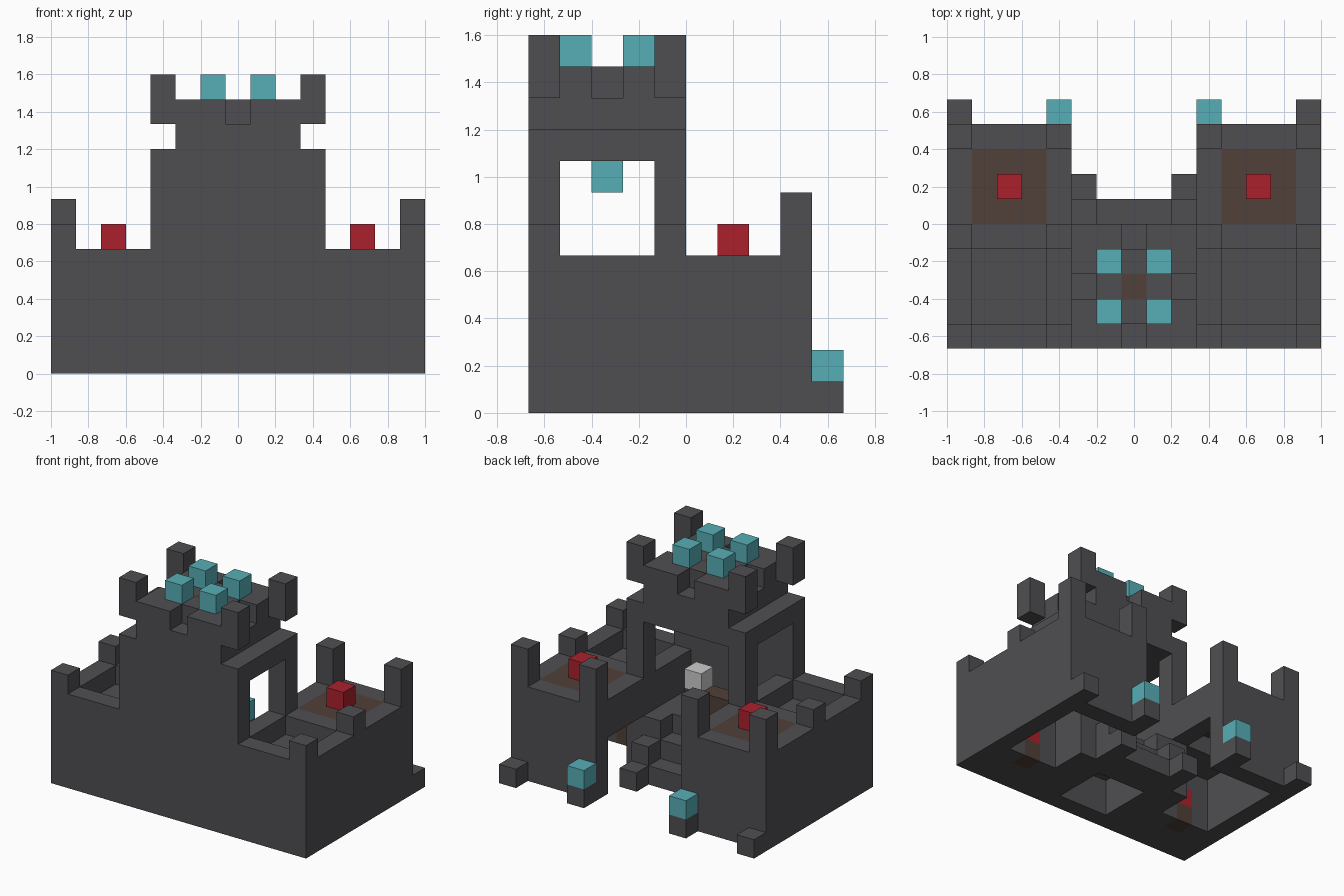
import bpy, bmesh
from mathutils import Vector

old = bpy.data.objects.get("Cube")
if old:
    bpy.data.objects.remove(old, do_unlink=True)

# The model sits on a block grid, 15 wide, 10 deep and 12 high
U = 2 / 15
NX, NY = 15, 10
taken = set()
parts = []


def material(name, rgb):
    m = bpy.data.materials.new(name)
    m.use_nodes = True
    m.diffuse_color = (*rgb, 1)
    m.node_tree.nodes["Principled BSDF"].inputs["Base Color"].default_value = (*rgb, 1)
    return m


STONE = material("dark stone", (0.078, 0.076, 0.083))
WOOD = material("brown wood", (0.082, 0.051, 0.040))
GLOW = material("cyan lantern", (0.095, 0.43, 0.47))
RED = material("red block", (0.40, 0.015, 0.026))
PALE = material("pale grey", (0.60, 0.60, 0.60))


def box(x, y, z):
    """Cells in three half-open ranges; a single number means one cell."""
    rx, ry, rz = (range(*r) if isinstance(r, tuple) else range(r, r + 1) for r in (x, y, z))
    return {(i, j, k) for i in rx for j in ry for k in rz}


def mirror(cells):
    return {(NX - 1 - i, j, k) for i, j, k in cells}


def part(name, mat, cells):
    cells = cells - taken
    taken.update(cells)
    parts.append((name, mat, cells))


def pair(name, mat, cells):
    part("left_" + name, mat, cells)
    part("right_" + name, mat, mirror(cells))


def build(name, mat, cells):
    """Skin a part with its exposed faces only, then merge flat areas."""
    bm = bmesh.new()
    verts = {}

    def vert(p):
        key = tuple(p)
        if key not in verts:
            verts[key] = bm.verts.new(((p[0] - NX / 2) * U, (p[1] - NY / 2) * U, p[2] * U))
        return verts[key]

    for c in sorted(cells):
        for axis in range(3):
            for side in (0, 1):
                n = list(c)
                n[axis] += 2 * side - 1
                if tuple(n) in taken:
                    continue
                a, b = (axis + 1) % 3, (axis + 2) % 3
                ring = []
                for da, db in ((0, 0), (1, 0), (1, 1), (0, 1)):
                    p = list(c)
                    p[axis] += side
                    p[a] += da
                    p[b] += db
                    ring.append(vert(p))
                bm.faces.new(ring if side else ring[::-1])
    bmesh.ops.dissolve_limit(bm, angle_limit=0.01, verts=bm.verts, edges=bm.edges)
    me = bpy.data.meshes.new(name)
    bm.to_mesh(me)
    bm.free()
    me.materials.append(mat)
    bpy.context.collection.objects.link(bpy.data.objects.new(name, me))


# Coloured blocks set into the stone
pair("hearth_base", WOOD, box(12, 2, 0))
pair("hearth_fire", RED, box(12, 2, 1))
pair("wing_roof_panel", WOOD, box((11, 14), (5, 8), 4))
pair("roof_beacon", RED, box(12, 6, 5))
pair("gate_lantern", GLOW, box(10, 9, 1))
part("tower_roof_core", WOOD, box(7, 2, (8, 11)))
part("hanging_lantern", GLOW, box(7, 2, 7))
part("table", WOOD, box((6, 9), 2, 3))
part("table_block", PALE, box(8, 2, 4))
part("tower_top_lanterns", GLOW,
     {c for i in (6, 8) for j in (1, 3) for c in box(i, j, 11)})

# Wings: solid blocks with a hollow room, inner doorway and sunken walkway
wing = box((10, 15), (0, 9), (0, 5))
wing -= box((11, 14), (3, 5), (0, 3)) | box((11, 14), (5, 8), (0, 4))
wing -= box(10, (5, 8), (0, 3))
wing -= box((11, 14), (1, 4), 4)
wing |= box(14, 0, 5) | box(14, 4, 5)
wing |= box(14, 8, (5, 7)) | box(10, 8, (5, 7))
wing |= box(14, 9, 0) | box(10, 9, 0)
pair("wing", STONE, wing)

# Tower: base, hall with side windows and open back, narrower upper storey
tower = box((4, 11), (0, 5), (0, 9))
tower -= box((6, 9), (1, 4), (0, 2))
tower -= box((5, 10), (1, 4), (3, 8))
tower -= box((4, 11), (1, 4), (5, 8))
tower -= box((5, 10), 4, (2, 8))
tower |= box((5, 10), (0, 5), (9, 11))
for i, j in ((7, 0), (7, 4), (5, 2), (9, 2)):
    tower -= box(i, j, 10)
part("tower", STONE, tower)
pair("crown_posts", STONE, box(10, 0, (10, 12)) | box(10, 4, (10, 12)))

# Stairs to the hall with stepped side rails
part("stair_step", STONE, box((6, 9), 5, 0))
pair("stair_rail", STONE, box(9, 6, 0) | box(9, 5, (0, 2)) | box(9, 4, 2))

for p in parts:
    build(*p)
